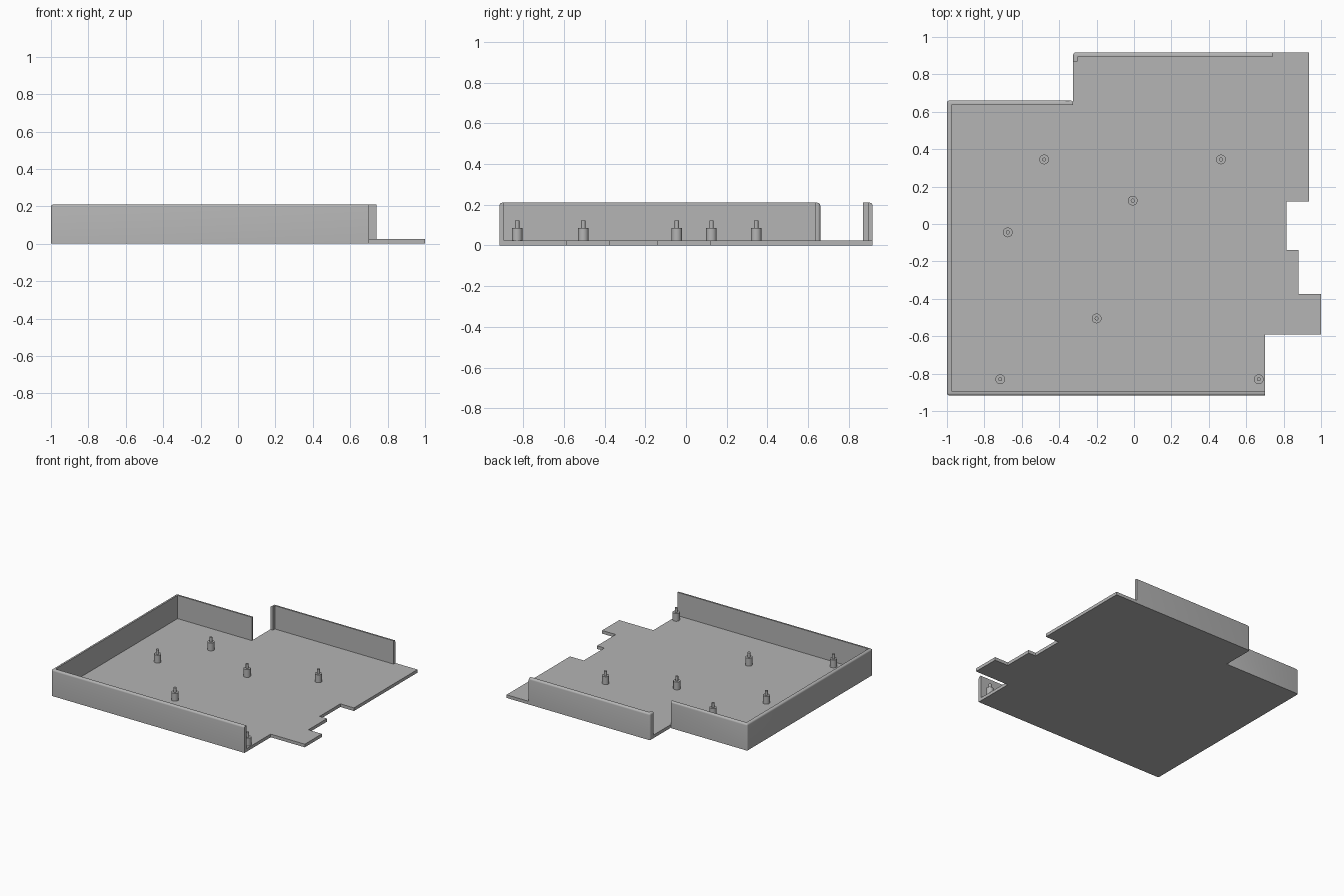
import bpy, bmesh, math

cube = bpy.data.objects.get("Cube")
if cube:
    bpy.data.objects.remove(cube, do_unlink=True)

grey = bpy.data.materials.new("plain grey")
grey.use_nodes = True
GREY = (0.46, 0.46, 0.46, 1)
grey.diffuse_color = GREY
grey.node_tree.nodes["Principled BSDF"].inputs["Base Color"].default_value = GREY

L, F, B = -1.0, -0.917, 0.917      # left edge, front edge, back edge
STEP_X, STEP_Y = -0.325, 0.66      # notch in the back corner
FLOOR, TOP = 0.025, 0.21           # floor thickness, wall height
T, LAP, ROUND = 0.023, 0.012, 0.013


def smooth(mesh):
    mesh.shade_smooth()
    mesh.set_sharp_from_angle(angle=math.radians(30))


def finish(name, bm):
    bmesh.ops.recalc_face_normals(bm, faces=bm.faces)
    mesh = bpy.data.meshes.new(name)
    bm.to_mesh(mesh)
    bm.free()
    mesh.materials.append(grey)
    obj = bpy.data.objects.new(name, mesh)
    bpy.context.scene.collection.objects.link(obj)
    return obj


def prism(name, points, height, outer=0, round_last=False):
    """Extrude an outline; round the rims of its first `outer` sides."""
    bm = bmesh.new()
    low = [bm.verts.new((x, y, 0)) for x, y in points]
    high = [bm.verts.new((x, y, height)) for x, y in points]
    bm.faces.new(low)
    bm.faces.new(high)
    n = len(points)
    for i in range(n):
        j = (i + 1) % n
        bm.faces.new((low[i], low[j], high[j], high[i]))
    edges = [bm.edges.get((high[i], high[i + 1])) for i in range(outer)]
    last = outer + 1 if round_last else outer
    edges += [bm.edges.get((low[i], high[i])) for i in range(1, last)]
    if edges:
        bmesh.ops.recalc_face_normals(bm, faces=bm.faces)
        bmesh.ops.bevel(bm, geom=edges, offset=ROUND, segments=4,
                        profile=0.5, affect='EDGES')
    return finish(name, bm)


# Floor plate with the stepped right edge; it laps into the walls
tray = prism("tray", [
    (L + LAP, F + LAP), (0.70, F + LAP), (0.70, -0.59), (1, -0.59),
    (1, -0.375), (0.88, -0.375), (0.88, -0.14), (0.815, -0.14),
    (0.815, 0.12), (0.935, 0.12), (0.935, B), (0.74, B),
    (0.74, B - LAP), (STEP_X, B - LAP), (STEP_X, STEP_Y - LAP),
    (L + LAP, STEP_Y - LAP)], FLOOR)

# Wall around the front, left and lower back
main_wall = prism("main_wall", [
    (0.70, F), (L, F), (L, STEP_Y), (STEP_X, STEP_Y),
    (STEP_X, STEP_Y - T), (L + T, STEP_Y - T), (L + T, F + T),
    (0.70, F + T)], TOP, outer=3, round_last=True)

# Back wall with a short return at its end
back_wall = prism("back_wall", [
    (0.74, B), (STEP_X, B), (STEP_X, 0.87), (STEP_X + T, 0.87),
    (STEP_X + T, B - T), (0.74, B - T)], TOP, outer=2)

# Fuse the walls with the floor
walls = (main_wall, back_wall)
for wall in walls:
    mod = tray.modifiers.new("join", 'BOOLEAN')
    mod.operation, mod.solver, mod.object = 'UNION', 'EXACT', wall
depsgraph = bpy.context.evaluated_depsgraph_get()
fused = bpy.data.meshes.new_from_object(tray.evaluated_get(depsgraph))
tray.modifiers.clear()
tray.data = fused
for wall in walls:
    bpy.data.objects.remove(wall, do_unlink=True)
smooth(fused)


def standoff(name, x, y):
    """Round post with a thin locating pin."""
    bm = bmesh.new()
    profile = [(0, FLOOR), (0.026, FLOOR), (0.026, 0.087),
               (0.0105, 0.087), (0.0105, 0.123), (0, 0.123)]
    verts = [bm.verts.new((r, 0, z)) for r, z in profile]
    edges = [bm.edges.new(pair) for pair in zip(verts, verts[1:])]
    bmesh.ops.spin(bm, geom=verts + edges, cent=(0, 0, 0), axis=(0, 0, 1),
                   angle=math.tau, steps=24)
    bmesh.ops.remove_doubles(bm, verts=bm.verts, dist=0.0001)
    obj = finish(name, bm)
    obj.location = (x, y, 0)
    smooth(obj.data)


# Mounting posts
posts = [(-0.48, 0.345), (0.465, 0.345), (-0.007, 0.125), (-0.675, -0.045),
         (-0.2, -0.505), (-0.715, -0.83), (0.667, -0.83)]
for i, (x, y) in enumerate(posts, 1):
    standoff(f"standoff_{i}", x, y)
